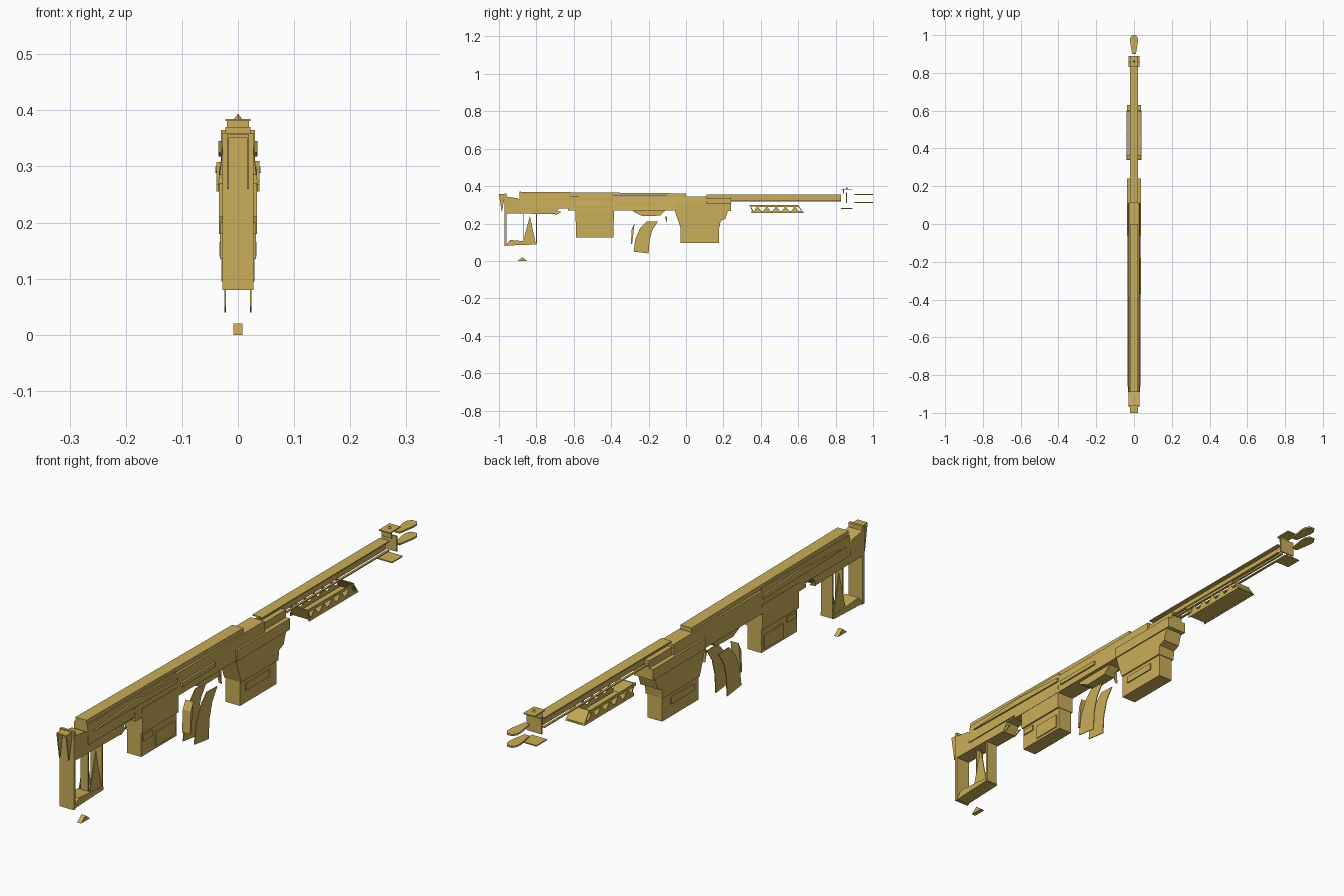
import bpy, bmesh, math

gold = bpy.data.materials.new("brass_gold")
gold.diffuse_color = (0.59, 0.42, 0.10, 1)


def finish(name, bm):
    bmesh.ops.recalc_face_normals(bm, faces=bm.faces)
    me = bpy.data.meshes.new(name)
    bm.to_mesh(me)
    bm.free()
    me.materials.append(gold)
    ob = bpy.data.objects.new(name, me)
    bpy.context.collection.objects.link(ob)
    return ob


def side(name, pts, x0, x1):
    """Extrude a (y, z) side profile from x0 to x1."""
    bm = bmesh.new()
    a = [bm.verts.new((x0, y, z)) for y, z in pts]
    b = [bm.verts.new((x1, y, z)) for y, z in pts]
    n = len(pts)
    bm.faces.new(a)
    bm.faces.new(b[::-1])
    for i in range(n):
        j = (i + 1) % n
        bm.faces.new((a[i], b[i], b[j], a[j]))
    return finish(name, bm)


def box(name, hx, y0, y1, z0, z1, x=0):
    return side(name, [(y0, z0), (y1, z0), (y1, z1), (y0, z1)], x - hx, x + hx)


def pair(name, pts, x, t=0.003):
    """Thin side plates, mirrored left and right."""
    for s, tag in ((1, "right"), (-1, "left")):
        side(f"{name}_{tag}", pts, s * (x - t), s * x)


def tapered(name, y0, y1, z0, z1, h0, h1):
    """Long block with a narrower top."""
    bm = bmesh.new()
    bmesh.ops.create_cube(bm, size=1)
    for v in bm.verts:
        top = v.co.z > 0
        v.co = ((1 if v.co.x > 0 else -1) * (h1 if top else h0),
                y1 if v.co.y > 0 else y0, z1 if top else z0)
    return finish(name, bm)


# receiver and rear housing
tapered("receiver", -0.63, 0.11, 0.27, 0.345, 0.035, 0.027)
box("front_receiver", 0.038, -0.06, 0.24, 0.268, 0.308)
box("barrel_seat", 0.022, 0.08, 0.24, 0.305, 0.335)
tapered("rear_housing", -0.89, -0.39, 0.285, 0.355, 0.032, 0.026)
side("top_cover", [(-0.89, 0.352), (0.0, 0.345), (0.0, 0.361), (-0.89, 0.37)], -0.022, 0.022)
pair("side_rail", [(-0.86, 0.325), (-0.39, 0.318), (-0.39, 0.332), (-0.6, 0.345)], 0.035, 0.006)
box("side_bolt", 0.004, -0.37, -0.18, 0.295, 0.31, 0.034)

# stock body and butt
side("stock_body", [(-0.965, 0.255), (-0.70, 0.25), (-0.68, 0.28), (-0.60, 0.28),
                    (-0.60, 0.30), (-0.86, 0.30), (-0.90, 0.335), (-0.965, 0.345)], -0.028, 0.028)
box("butt_plate", 0.028, -0.97, -0.96, 0.08, 0.36)
pair("butt_hook", [(-1.0, 0.355), (-0.967, 0.352), (-0.985, 0.26)], 0.02, 0.004)
box("butt_pad", 0.02, -1.0, -0.965, 0.352, 0.357)
side("stock_lower_bar", [(-0.965, 0.082), (-0.80, 0.088), (-0.80, 0.10), (-0.94, 0.112)],
     -0.026, 0.026)
pair("stock_strut", [(-0.875, 0.09), (-0.805, 0.10), (-0.835, 0.24)], 0.022)
box("stock_front_strut", 0.022, -0.803, -0.797, 0.09, 0.255)
box("stock_rear_strut", 0.015, -0.870, -0.865, 0.09, 0.25)
pair("stock_latch", [(-0.70, 0.245), (-0.665, 0.262), (-0.70, 0.268)], 0.026)

# monopod foot
side("monopod_foot", [(-0.90, 0.0), (-0.85, 0.0), (-0.875, 0.02)], -0.008, 0.008)

# rear magazine
box("magazine_well", 0.034, -0.59, -0.385, 0.21, 0.30)
box("magazine", 0.028, -0.588, -0.387, 0.125, 0.212)
for s in (-1, 1):
    box("magazine_rib", 0.003, -0.51, -0.40, 0.135, 0.185, s * 0.029)
    box("magazine_catch", 0.003, -0.58, -0.53, 0.18, 0.20, s * 0.029)

# front magazine housing and box
side("front_housing", [(-0.06, 0.27), (-0.03, 0.18), (0.18, 0.18), (0.185, 0.215),
                       (0.21, 0.225), (0.225, 0.27)], -0.034, 0.034)
box("front_box", 0.029, -0.03, 0.177, 0.095, 0.182)
for s in (-1, 1):
    box("front_box_rib", 0.003, 0.0, 0.13, 0.14, 0.165, s * 0.03)

# pistol grip: curved side plates and backstrap
grip = [(-0.15, 0.21), (-0.18, 0.165), (-0.195, 0.11), (-0.20, 0.04), (-0.28, 0.05),
        (-0.27, 0.12), (-0.245, 0.175), (-0.21, 0.212)]
pair("grip_plate", grip, 0.024)
side("grip_backstrap", [(-0.295, 0.09), (-0.288, 0.09), (-0.275, 0.20), (-0.29, 0.17)],
     -0.016, 0.016)

# trigger and guard
side("trigger", [(-0.112, 0.235), (-0.10, 0.195), (-0.103, 0.24)], -0.006, 0.006)
side("trigger_mount", [(-0.28, 0.262), (-0.235, 0.24), (-0.14, 0.242), (-0.11, 0.27),
                       (-0.28, 0.27)], -0.022, 0.022)

# barrel shroud: top and bottom strips around a thin core
box("barrel_top", 0.02, 0.11, 0.83, 0.352, 0.356)
box("barrel_core", 0.004, 0.11, 0.83, 0.32, 0.353)
for s in (-1, 1):
    box("barrel_lower_strip", 0.004, 0.11, 0.83, 0.319, 0.323, s * 0.016)

# handguard trough with triangular side bracing
side("handguard_floor", [(0.36, 0.255), (0.63, 0.255), (0.63, 0.26), (0.36, 0.26)], -0.03, 0.03)
side("handguard_front", [(0.625, 0.255), (0.63, 0.255), (0.60, 0.298), (0.595, 0.298)],
     -0.036, 0.036)
side("handguard_rear", [(0.36, 0.255), (0.365, 0.255), (0.345, 0.298), (0.34, 0.298)],
     -0.036, 0.036)
pair("handguard_rim", [(0.34, 0.29), (0.60, 0.288), (0.60, 0.298), (0.34, 0.30)], 0.04)
pair("handguard_sill", [(0.35, 0.255), (0.63, 0.255), (0.62, 0.266), (0.35, 0.268)], 0.038)
for i in range(5):
    y = 0.36 + i * 0.05
    pair(f"handguard_brace_{i}", [(y, 0.262), (y + 0.045, 0.262), (y + 0.022, 0.293)], 0.038)

# muzzle collar, open at the sides
box("collar_top", 0.022, 0.83, 0.89, 0.381, 0.385)
box("collar_bottom", 0.03, 0.83, 0.89, 0.278, 0.282)
box("collar_ring", 0.03, 0.855, 0.86, 0.31, 0.365)
box("collar_neck", 0.02, 0.84, 0.845, 0.36, 0.385)
bm = bmesh.new()
bmesh.ops.create_cone(bm, cap_ends=True, segments=4, radius1=0.008, radius2=0, depth=0.01)
bmesh.ops.translate(bm, verts=bm.verts, vec=(0, 0.86, 0.389))
finish("front_sight", bm)

# muzzle brake: upper and lower rounded plates
for name, z in (("brake_top", 0.355), ("brake_bottom", 0.313)):
    bm = bmesh.new()
    out = [(0.01, 0.90), (0.021, 0.965), (0.02, 0.985), (0.01, 1.0)]
    ring = out + [(-x, y) for x, y in reversed(out)]
    f = bm.faces.new([bm.verts.new((x, y, z - 0.003)) for x, y in ring])
    ext = bmesh.ops.extrude_face_region(bm, geom=[f])["geom"]
    bmesh.ops.translate(bm, vec=(0, 0, 0.006),
                        verts=[v for v in ext if isinstance(v, bmesh.types.BMVert)])
    finish(name, bm)
